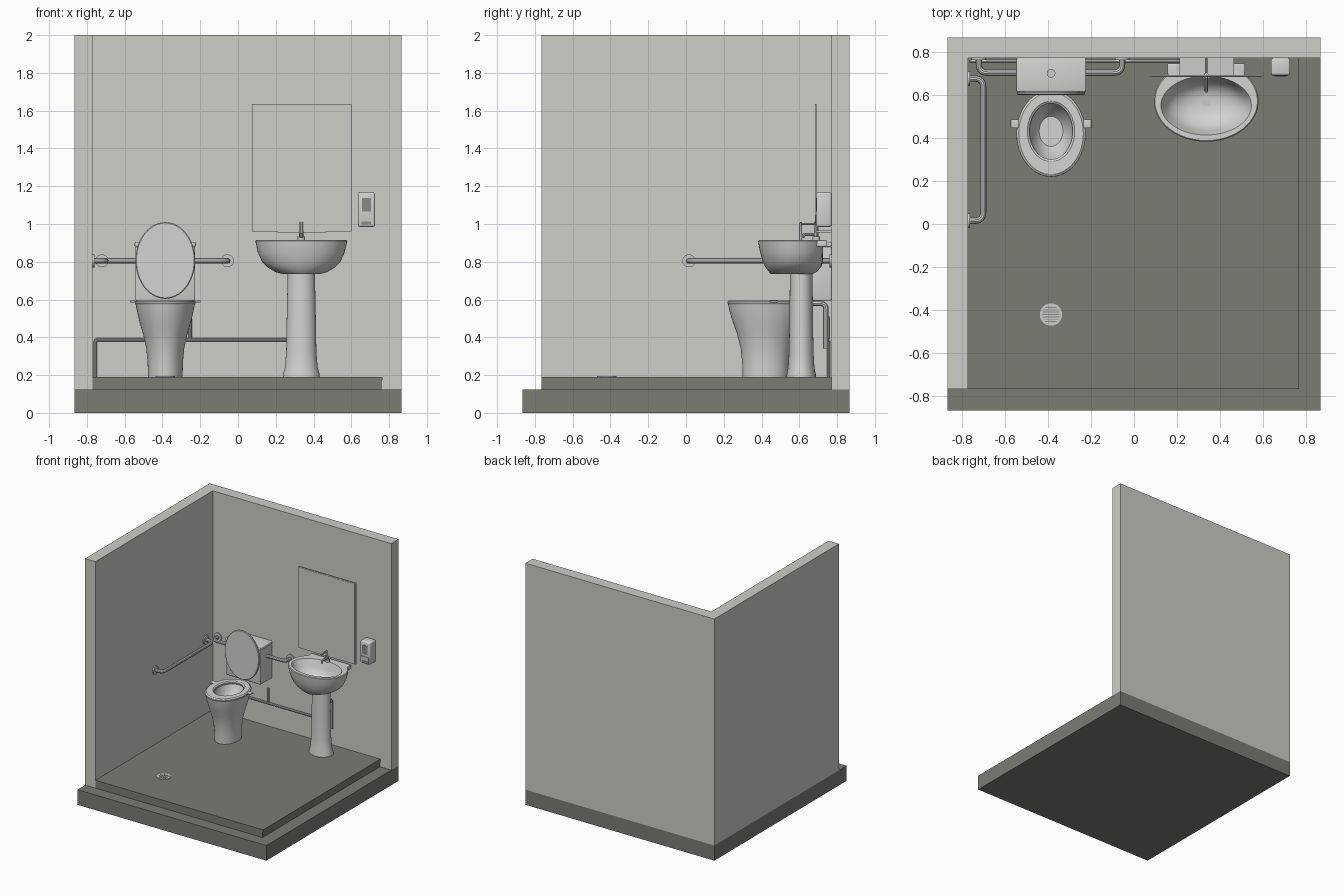
import bpy, bmesh
from math import sin, cos, pi, radians
from mathutils import Vector

cube = bpy.data.objects.get("Cube")
if cube:
    bpy.data.objects.remove(cube)


def material(name, r, g, b):
    m = bpy.data.materials.new(name)
    m.use_nodes = True
    m.diffuse_color = (r, g, b, 1)
    m.node_tree.nodes["Principled BSDF"].inputs["Base Color"].default_value = (r, g, b, 1)
    return m


WALL = material("wall_paint", 0.62, 0.62, 0.57)
FLOOR = material("floor_grey", 0.20, 0.20, 0.175)
CERAMIC = material("ceramic", 0.65, 0.66, 0.62)
METAL = material("metal", 0.60, 0.61, 0.58)
DARK = material("dark_panel", 0.25, 0.25, 0.23)


def finish(name, bm, mat, smooth=True):
    bmesh.ops.recalc_face_normals(bm, faces=bm.faces)
    me = bpy.data.meshes.new(name)
    bm.to_mesh(me)
    bm.free()
    me.materials.append(mat)
    ob = bpy.data.objects.new(name, me)
    bpy.context.collection.objects.link(ob)
    if smooth:
        smooth_object(ob)
    return ob


def smooth_object(ob):
    bpy.ops.object.select_all(action="DESELECT")
    ob.select_set(True)
    bpy.context.view_layer.objects.active = ob
    bpy.ops.object.shade_smooth_by_angle(angle=radians(35))


def box(name, x, y, z, mat, bevel=0):
    """Box from its (min, max) range on each axis."""
    bm = bmesh.new()
    bmesh.ops.create_cube(bm, size=1)
    for v in bm.verts:
        v.co = [(a + b) / 2 + c * (b - a) for (a, b), c in zip((x, y, z), v.co)]
    if bevel:
        bmesh.ops.bevel(bm, geom=bm.edges[:], offset=bevel, segments=3,
                        profile=0.5, affect="EDGES")
    return finish(name, bm, mat, bevel > 0)


def loft(name, cx, sections, mat, back=9, n=48):
    """Stack of ellipses (z, centre y, x radius, y radius), cut flat at the back."""
    bm = bmesh.new()
    rings = []
    for z, cy, rx, ry in sections:
        angles = [2 * pi * i / n for i in range(n)]
        rings.append([bm.verts.new((cx + rx * cos(a), min(cy + ry * sin(a), back), z))
                      for a in angles])
    for a, b in zip(rings, rings[1:]):
        for i in range(n):
            j = (i + 1) % n
            bm.faces.new((a[i], a[j], b[j], b[i]))
    bm.faces.new(rings[0])
    bm.faces.new(rings[-1])
    return finish(name, bm, mat)


def disc(name, centre, axis, radius, depth, mat, sides=32):
    """Cylinder centred on a point, along an axis."""
    bm = bmesh.new()
    turn = Vector((0, 0, 1)).rotation_difference(Vector(axis)).to_matrix().to_4x4()
    turn.translation = centre
    bmesh.ops.create_cone(bm, cap_ends=True, segments=sides, radius1=radius,
                          radius2=radius, depth=depth, matrix=turn)
    return finish(name, bm, mat)


def tube(name, corners, radius, mat, fillet=0.0):
    """Round pipe through corner points, with bent corners."""
    pts = [Vector(c) for c in corners]
    path = [pts[0]]
    for p, c, q in zip(pts, pts[1:], pts[2:]):
        a = c + (p - c).normalized() * fillet
        b = c + (q - c).normalized() * fillet
        steps = 6 if fillet else 0
        for i in range(steps + 1):
            t = i / steps if steps else 0
            path.append(a * (1 - t) ** 2 + c * 2 * t * (1 - t) + b * t * t)
    path.append(pts[-1])
    cu = bpy.data.curves.new(name, "CURVE")
    cu.dimensions = "3D"
    cu.bevel_depth = radius
    cu.bevel_resolution = 3
    cu.use_fill_caps = True
    sp = cu.splines.new("POLY")
    sp.points.add(len(path) - 1)
    for point, co in zip(sp.points, path):
        point.co = (*co, 1)
    cu.materials.append(mat)
    ob = bpy.data.objects.new(name, cu)
    bpy.context.collection.objects.link(ob)
    bpy.ops.object.select_all(action="DESELECT")
    ob.select_set(True)
    bpy.context.view_layer.objects.active = ob
    bpy.ops.object.convert(target="MESH")
    smooth_object(bpy.context.object)


# Room shell
E = 0.865
box("base_slab", (-E, E), (-E, E), (0, 0.125), FLOOR)
box("floor_bed", (-0.77, 0.76), (-0.765, 0.77), (0.125, 0.172), FLOOR)
box("floor_finish", (-0.77, 0.765), (-0.765, 0.77), (0.172, 0.19), FLOOR)
box("left_wall", (-E, -0.77), (-0.765, 0.77), (0.125, 2), WALL)
box("back_wall", (-E, E), (0.77, E), (0.125, 2), WALL)

# Toilet bowl with hollow
T = -0.385
loft("toilet_bowl", T, [
    (0.19, 0.42, 0.092, 0.12), (0.26, 0.42, 0.093, 0.122), (0.34, 0.42, 0.10, 0.13),
    (0.42, 0.42, 0.118, 0.15), (0.48, 0.42, 0.136, 0.172), (0.54, 0.42, 0.15, 0.19),
    (0.575, 0.42, 0.157, 0.197), (0.577, 0.43, 0.10, 0.13), (0.54, 0.43, 0.09, 0.115),
    (0.49, 0.43, 0.065, 0.08), (0.48, 0.43, 0.055, 0.07)], CERAMIC)
loft("toilet_seat", T, [
    (0.575, 0.43, 0.10, 0.13), (0.575, 0.42, 0.157, 0.197), (0.582, 0.42, 0.161, 0.201),
    (0.59, 0.42, 0.16, 0.20), (0.597, 0.42, 0.15, 0.19), (0.597, 0.43, 0.11, 0.14),
    (0.59, 0.43, 0.10, 0.13), (0.575, 0.43, 0.10, 0.13)], CERAMIC)
seat = bpy.data.objects["toilet_seat"].data
bm = bmesh.new()
bm.from_mesh(seat)
bmesh.ops.delete(bm, geom=[f for f in bm.faces if len(f.verts) > 4], context="FACES_ONLY")
bmesh.ops.remove_doubles(bm, verts=bm.verts, dist=0.0001)
bmesh.ops.recalc_face_normals(bm, faces=bm.faces)
bm.to_mesh(seat)
bm.free()
for side, name in ((-1, "right"), (1, "left")):
    x = sorted((T + side * 0.15, T + side * 0.187))
    box(name + "_seat_tab", x, (0.445, 0.485), (0.584, 0.594), CERAMIC, 0.002)

# Raised lid, tank and flush button
lid = loft("toilet_lid", 0, [(0, 0, 0.155, 0.2), (0.004, 0, 0.158, 0.203),
                             (0.012, 0, 0.158, 0.203), (0.016, 0, 0.153, 0.198)], CERAMIC)
lid.rotation_euler.x = radians(90)
lid.location = (T, 0.615, 0.807)
box("toilet_tank", (-0.543, -0.227), (0.62, 0.77), (0.595, 0.88), CERAMIC, 0.006)
box("tank_cover", (-0.547, -0.223), (0.613, 0.77), (0.88, 0.905), CERAMIC, 0.006)
disc("flush_button", (T, 0.70, 0.907), (0, 0, 1), 0.02, 0.01, METAL)

# Wash basin and pedestal
S = 0.335
loft("basin", S, [
    (0.735, 0.56, 0.10, 0.11), (0.745, 0.565, 0.135, 0.125), (0.77, 0.568, 0.178, 0.147),
    (0.80, 0.57, 0.207, 0.163), (0.85, 0.57, 0.23, 0.178), (0.90, 0.57, 0.241, 0.187),
    (0.91, 0.57, 0.243, 0.188), (0.915, 0.57, 0.238, 0.183), (0.915, 0.55, 0.21, 0.137),
    (0.905, 0.55, 0.204, 0.132), (0.86, 0.552, 0.188, 0.12), (0.81, 0.555, 0.145, 0.095),
    (0.785, 0.56, 0.08, 0.055), (0.78, 0.565, 0.03, 0.02)], CERAMIC, back=0.725)
loft("pedestal", S, [
    (0.19, 0.61, 0.098, 0.078), (0.205, 0.61, 0.097, 0.077), (0.24, 0.61, 0.087, 0.07),
    (0.32, 0.61, 0.08, 0.065), (0.5, 0.61, 0.077, 0.062), (0.74, 0.61, 0.072, 0.06)], CERAMIC)
box("basin_ledge", (S - 0.18, S + 0.18), (0.69, 0.745), (0.88, 0.915), CERAMIC, 0.005)
disc("basin_drain", (S, 0.565, 0.782), (0, 0, 1), 0.02, 0.006, METAL)

# Tap
disc("tap_base", (S, 0.69, 0.925), (0, 0, 1), 0.02, 0.02, METAL)
tube("tap_stem", [(S, 0.69, 0.915), (S, 0.69, 1.01)], 0.012, METAL)
tube("tap_lever", [(S, 0.77, 1.0), (S, 0.61, 1.0)], 0.006, METAL)
tube("tap_spout", [(S, 0.69, 0.945), (S, 0.62, 0.945), (S, 0.62, 0.925)], 0.009, METAL, 0.012)

# Mirror with shelf
box("mirror_frame", (0.075, 0.60), (0.684, 0.692), (0.96, 1.635), METAL)
box("mirror_glass", (0.084, 0.591), (0.682, 0.685), (0.969, 1.626), WALL)
box("mirror_shelf", (0.21, 0.465), (0.69, 0.77), (0.955, 0.966), METAL)

# Soap dispenser
box("dispenser", (0.635, 0.725), (0.69, 0.77), (0.985, 1.168), CERAMIC, 0.01)
box("dispenser_window", (0.656, 0.704), (0.687, 0.692), (1.065, 1.138), DARK)
box("dispenser_tray", (0.645, 0.715), (0.686, 0.692), (0.995, 1.045), METAL)
box("dispenser_outlet", (0.655, 0.705), (0.684, 0.687), (0.998, 1.012), DARK)

# Grab rails with wall flanges
R = 0.805
tube("side_rail", [(-0.77, 0.675, R), (-0.70, 0.675, R), (-0.70, 0.015, R),
                   (-0.77, 0.015, R)], 0.0145, METAL, 0.04)
tube("back_rail", [(-0.72, 0.77, R), (-0.72, 0.702, R), (-0.055, 0.702, R),
                   (-0.055, 0.77, R)], 0.0145, METAL, 0.04)
for y in (0.675, 0.015):
    disc("side_rail_flange", (-0.766, y, R), (1, 0, 0), 0.034, 0.01, METAL)
for x in (-0.72, -0.055):
    disc("back_rail_flange", (x, 0.766, R), (0, 1, 0), 0.034, 0.01, METAL)

# Water pipes along the back wall
tube("supply_pipe", [(-0.755, 0.755, 0.19), (-0.755, 0.755, 0.387), (S, 0.755, 0.387)],
     0.009, METAL, 0.012)
tube("toilet_pipe", [(-0.253, 0.755, 0.387), (-0.253, 0.755, 0.51)], 0.009, METAL)
tube("basin_pipe", [(S, 0.74, 0.34), (S, 0.74, 0.58), (S, 0.62, 0.58)], 0.015, METAL, 0.03)

# Floor drain with slots
D = (-0.385, -0.42)
disc("floor_drain", (*D, 0.191), (0, 0, 1), 0.052, 0.006, METAL)
for i in range(-3, 4):
    half = 0.04 * cos(i * 0.3)
    y = D[1] + i * 0.011
    box("drain_slot", (D[0] - half, D[0] + half), (y - 0.002, y + 0.002),
        (0.192, 0.195), DARK)
